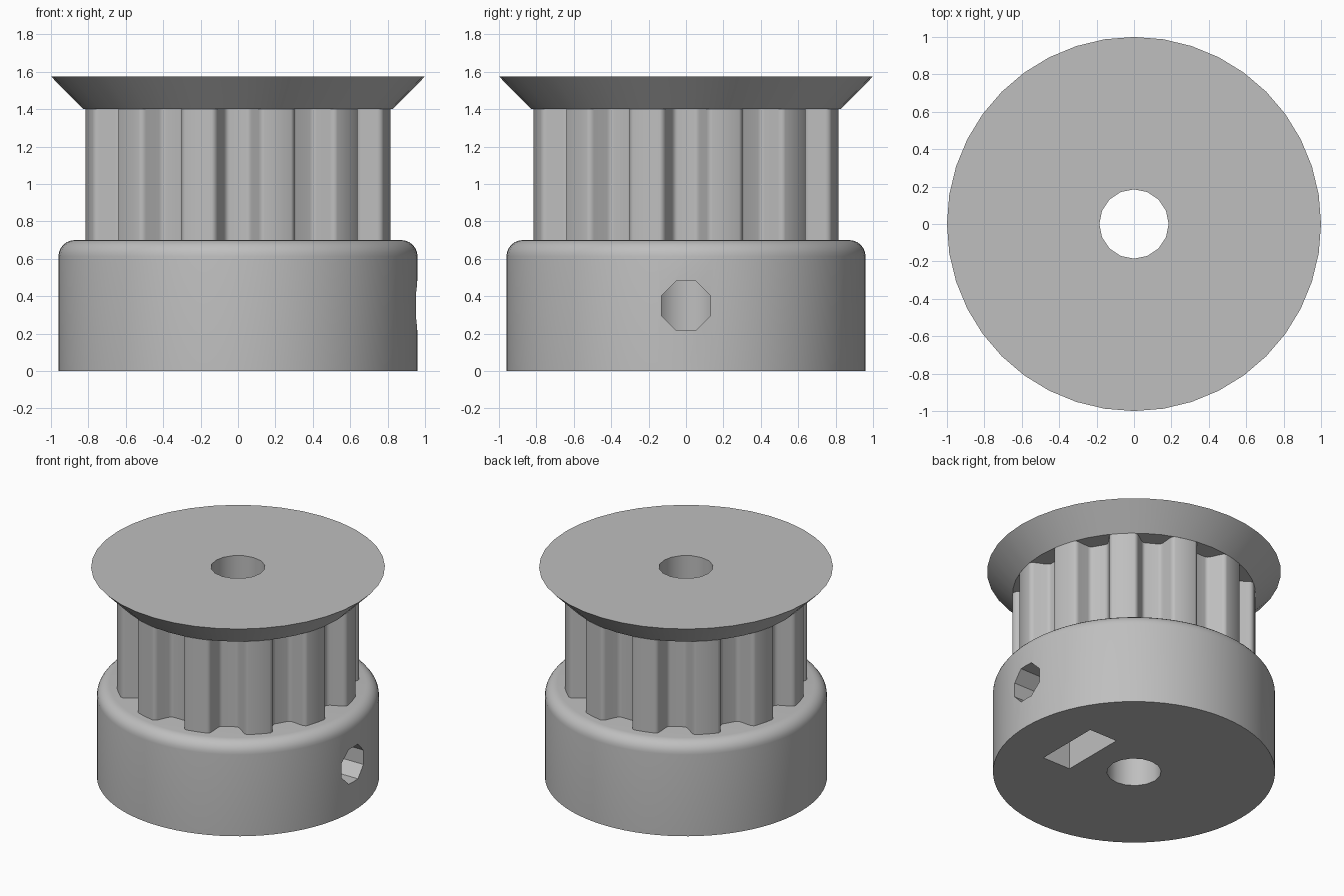
import bpy
import bmesh
from math import sin, cos, pi, radians, sqrt
from mathutils import Vector, Matrix

cube = bpy.data.objects.get("Cube")
if cube:
    bpy.data.objects.remove(cube, do_unlink=True)

TEETH = 12
BASE_R, BASE_H, FILLET = 0.96, 0.70, 0.0875
TOOTH_R, TOOTH_TOP = 0.827, 1.40
FLANGE_R, TOP = 1.0, 1.575
BORE_R = 0.185
HOLE_Z, HOLE_R = 0.35, 0.141

grey = bpy.data.materials.new("plain grey")
grey.use_nodes = True
colour = (0.52, 0.52, 0.52, 1)
grey.diffuse_color = colour
grey.node_tree.nodes["Principled BSDF"].inputs["Base Color"].default_value = colour


def make_object(name, bm):
    bmesh.ops.recalc_face_normals(bm, faces=bm.faces)
    mesh = bpy.data.meshes.new(name)
    bm.to_mesh(mesh)
    bm.free()
    mesh.materials.append(grey)
    obj = bpy.data.objects.new(name, mesh)
    bpy.context.collection.objects.link(obj)
    return obj


def prism(name, points, offset):
    """Extrude a closed outline by the offset."""
    bm = bmesh.new()
    face = bm.faces.new([bm.verts.new(p) for p in points])
    new = bmesh.ops.extrude_face_region(bm, geom=[face], use_keep_orig=True)["geom"]
    bmesh.ops.translate(bm, vec=offset,
                        verts=[v for v in new if isinstance(v, bmesh.types.BMVert)])
    return make_object(name, bm)


def lathe(name, profile, sides):
    """Stack rings of (radius, height) and cap both ends."""
    bm = bmesh.new()
    rings = [[bm.verts.new((r * cos(2 * pi * i / sides), r * sin(2 * pi * i / sides), z))
              for i in range(sides)] for r, z in profile]
    for low, high in zip(rings, rings[1:]):
        for i in range(sides):
            j = (i + 1) % sides
            bm.faces.new((low[i], low[j], high[j], high[i]))
    bm.faces.new(rings[0])
    bm.faces.new(rings[-1])
    return make_object(name, bm)


def finish(obj, cutters):
    """Subtract the cutters, then smooth the curved faces."""
    bpy.ops.object.select_all(action='DESELECT')
    bpy.context.view_layer.objects.active = obj
    obj.select_set(True)
    for cutter in cutters:
        mod = obj.modifiers.new("cut", 'BOOLEAN')
        mod.operation = 'DIFFERENCE'
        mod.solver = 'EXACT'
        mod.object = cutter
        bpy.ops.object.modifier_apply(modifier=mod.name)
    bpy.ops.object.shade_smooth_by_angle(angle=radians(32))


# Hub with a rounded upper rim
rim = [(BASE_R - FILLET + FILLET * cos(a), BASE_H - FILLET + FILLET * sin(a))
       for a in (pi / 2 * i / 6 for i in range(7))]
hub = lathe("hub", [(BASE_R, 0)] + rim, 80)

# Toothed drum: one groove half, mirrored and repeated around the axis
half = [(0.142, 0), (0.132, 0.001), (0.123, 0.006), (0.116, 0.012), (0.110, 0.021),
        (0.074, 0.098), (0.068, 0.106), (0.061, 0.113), (0.052, 0.117), (0.042, 0.118)]
groove = [(-t, d) for t, d in half] + half[::-1]
groove_r = sqrt(TOOTH_R ** 2 - half[0][0] ** 2)
outline = []
for k in range(TEETH):
    turn = Matrix.Rotation(2 * pi * k / TEETH, 3, 'Z')
    outline += [turn @ Vector((groove_r - d, t, BASE_H)) for t, d in groove]
    outline.append(Matrix.Rotation(pi / TEETH, 3, 'Z') @ turn @ Vector((TOOTH_R, 0, BASE_H)))
drum = prism("toothed_drum", outline, (0, 0, TOOTH_TOP - BASE_H))

# Flared flange
flange = lathe("flange", [(TOOTH_R, TOOTH_TOP), (FLANGE_R, TOP)], 40)

# Cutters: shaft bore, set screw hole, nut pocket open at the bottom
bore = lathe("bore_cutter", [(BORE_R, -0.2), (BORE_R, TOP + 0.2)], 16)
octagon = [(0, HOLE_R * cos(pi / 8 + pi / 4 * i), HOLE_Z + HOLE_R * sin(pi / 8 + pi / 4 * i))
           for i in range(8)]
screw = prism("screw_hole_cutter", octagon, (1.2, 0, 0))
pocket = prism("nut_pocket_cutter",
               [(0.365, y, z) for y, z in ((-0.248, -0.1), (0.248, -0.1), (0.248, 0.495),
                                           (0, 0.64), (-0.248, 0.495))], (0.232, 0, 0))

finish(hub, [bore, screw, pocket])
finish(drum, [bore])
finish(flange, [bore])
for cutter in (bore, screw, pocket):
    bpy.data.objects.remove(cutter, do_unlink=True)
